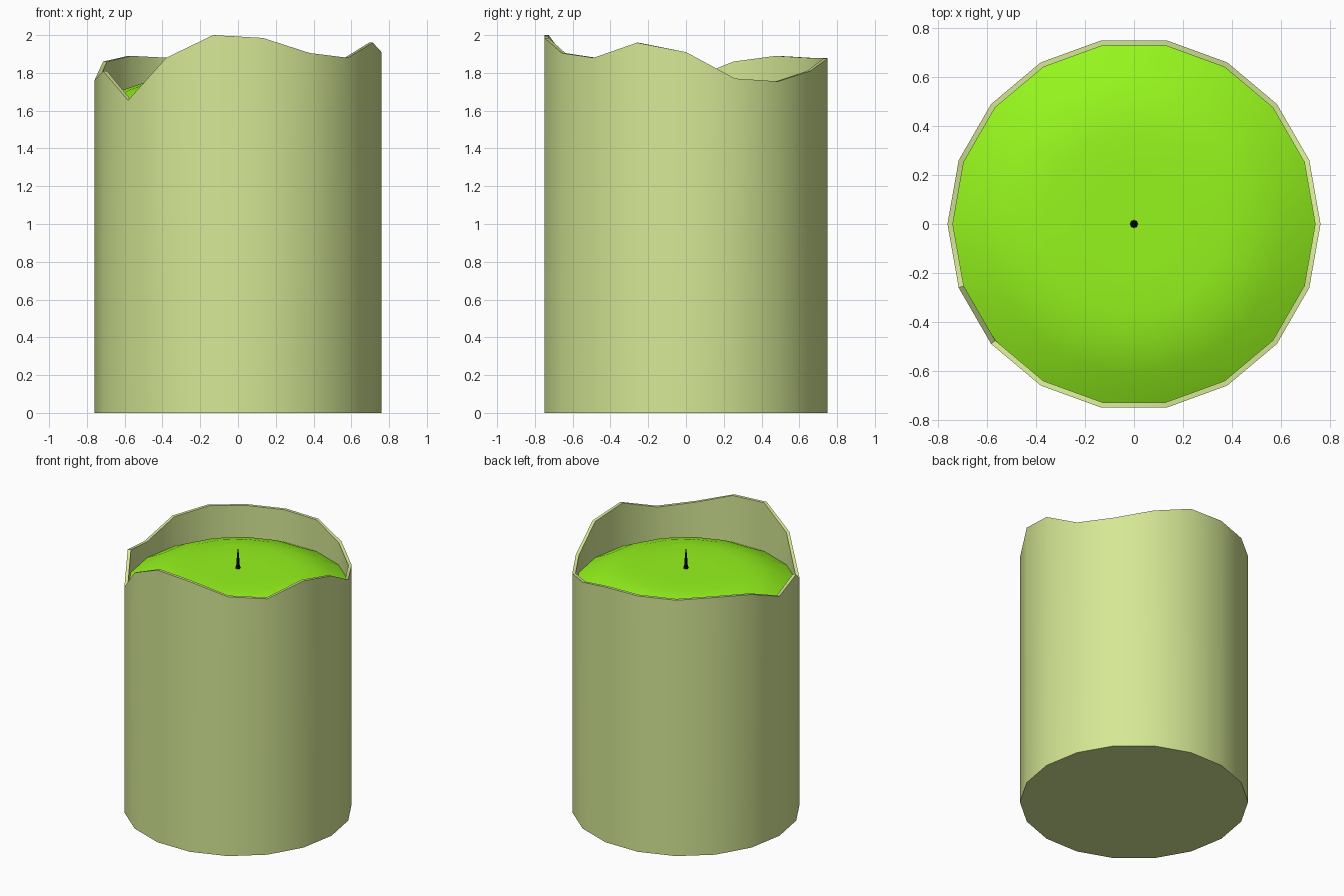
import bpy, bmesh
from math import cos, sin, tau, radians

if "Cube" in bpy.data.objects:
    bpy.data.objects.remove(bpy.data.objects["Cube"])

SIDES = 18


def ring(bm, r, z, n=SIDES):
    # z is one height or a list with a height per corner
    zs = z if isinstance(z, list) else [z] * n
    return [bm.verts.new((r * cos(tau * i / n), r * sin(tau * i / n), zs[i])) for i in range(n)]


def bridge(bm, a, b):
    n = len(a)
    for i in range(n):
        j = (i + 1) % n
        bm.faces.new((a[i], a[j], b[j], b[i]))


def cap(bm, loop, z):
    c = bm.verts.new((0, 0, z))
    for i in range(len(loop)):
        bm.faces.new((loop[i], loop[(i + 1) % len(loop)], c))


def finish(bm, name, color):
    me = bpy.data.meshes.new(name)
    bm.to_mesh(me)
    bm.free()
    ob = bpy.data.objects.new(name, me)
    bpy.context.collection.objects.link(ob)
    mat = bpy.data.materials.new(name + "_color")
    mat.diffuse_color = (*color, 1)
    mat.use_nodes = True
    mat.node_tree.nodes["Principled BSDF"].inputs["Base Color"].default_value = mat.diffuse_color
    me.materials.append(mat)
    bpy.ops.object.select_all(action='DESELECT')
    ob.select_set(True)
    bpy.context.view_layer.objects.active = ob
    bpy.ops.object.shade_smooth_by_angle(angle=radians(40))
    return ob


# Outer shell with an uneven melted rim, heights counter-clockwise from +x
rim = [1.91, 1.77, 1.755, 1.81, 1.875, 1.88, 1.88, 1.89, 1.86,
       1.76, 1.81, 1.655, 1.88, 2.0, 1.985, 1.905, 1.88, 1.96]
bm = bmesh.new()
base = ring(bm, 0.76, 0)
outer = ring(bm, 0.76, rim)
inner = ring(bm, 0.738, rim)
foot = ring(bm, 0.738, 1.64)
bridge(bm, base, outer)
bridge(bm, outer, inner)
bridge(bm, inner, foot)
bm.faces.new(base[::-1])
finish(bm, "candle_shell", (0.67, 0.81, 0.30))

# Domed wax surface inside the shell
bm = bmesh.new()
profile = [(0.738, 1.643), (0.61, 1.71), (0.49, 1.75), (0.37, 1.763), (0.2, 1.765)]
loops = [ring(bm, r, z) for r, z in profile]
for a, b in zip(loops, loops[1:]):
    bridge(bm, a, b)
cap(bm, loops[-1], 1.763)
finish(bm, "wax_top", (0.30, 0.91, 0.012))

# Tapered wick with a thicker foot
bm = bmesh.new()
profile = [(0.013, 1.745), (0.016, 1.765), (0.011, 1.79), (0.009, 1.83), (0.005, 1.88)]
loops = [ring(bm, r, z, 8) for r, z in profile]
for a, b in zip(loops, loops[1:]):
    bridge(bm, a, b)
cap(bm, loops[-1], 1.915)
finish(bm, "wick", (0.004, 0.004, 0.004))
